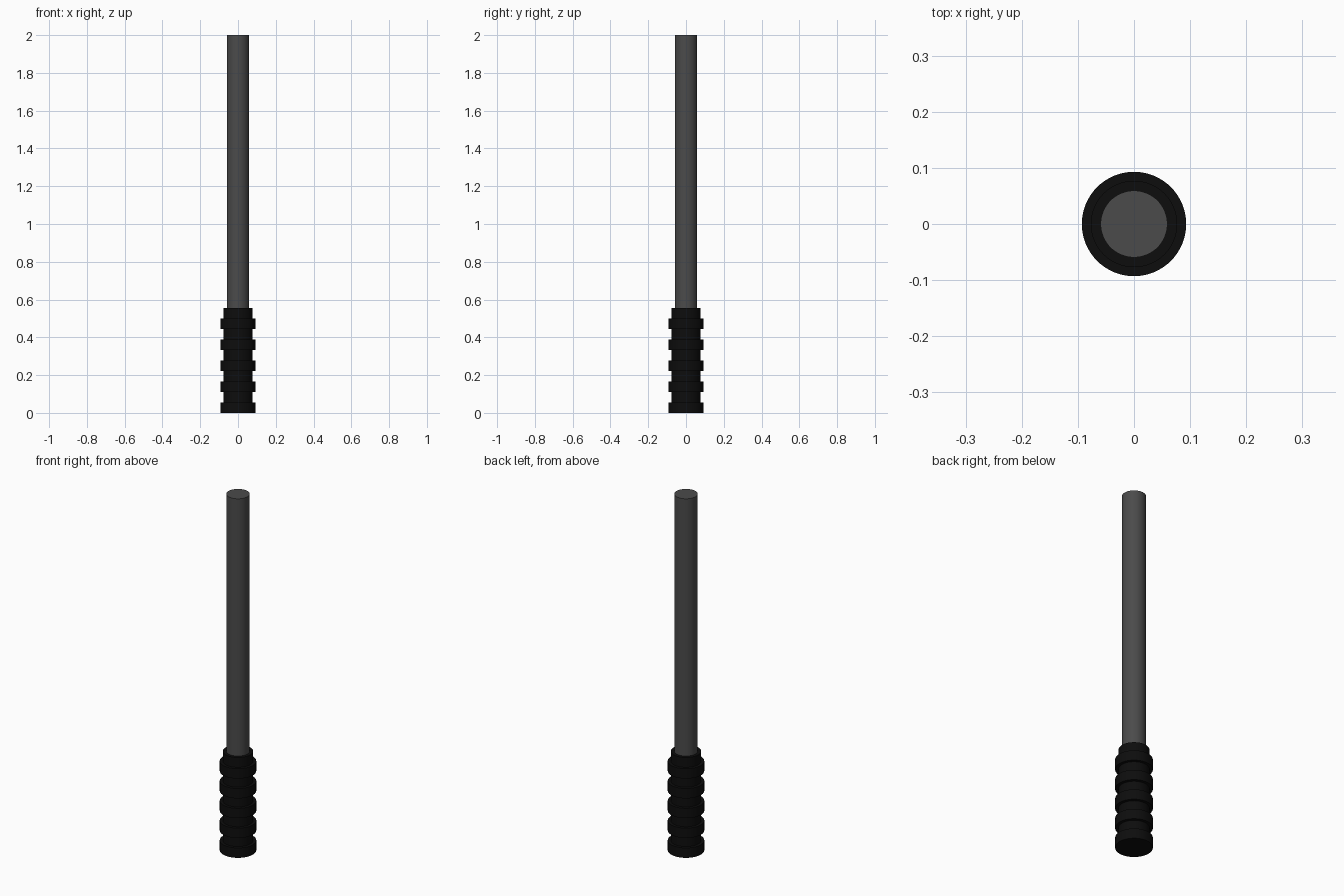
import bpy, bmesh, math

if "Cube" in bpy.data.objects:
    bpy.data.objects.remove(bpy.data.objects["Cube"])

SEGS = 64
STEP = 0.0556          # height of one rib or groove band


def material(name, value):
    m = bpy.data.materials.new(name)
    m.diffuse_color = (value, value, value, 1)
    m.use_nodes = True
    m.node_tree.nodes["Principled BSDF"].inputs["Base Color"].default_value = m.diffuse_color
    return m


def lathe(name, profile, mat):
    """Spin a list of (radius, z) points round the z axis and cap both ends."""
    bm = bmesh.new()
    rings = []
    for r, z in profile:
        rings.append([bm.verts.new((r * math.cos(2 * math.pi * i / SEGS),
                                    r * math.sin(2 * math.pi * i / SEGS), z))
                      for i in range(SEGS)])
    for a, b in zip(rings, rings[1:]):
        for i in range(SEGS):
            j = (i + 1) % SEGS
            bm.faces.new((a[i], a[j], b[j], b[i]))
    bm.faces.new(rings[0][::-1])
    bm.faces.new(rings[-1])
    mesh = bpy.data.meshes.new(name)
    bm.to_mesh(mesh)
    bm.free()
    mesh.materials.append(mat)
    ob = bpy.data.objects.new(name, mesh)
    bpy.context.collection.objects.link(ob)
    bpy.ops.object.select_all(action='DESELECT')
    ob.select_set(True)
    bpy.context.view_layer.objects.active = ob
    bpy.ops.object.shade_smooth_by_angle(angle=math.radians(30))
    return ob


# Shaft
lathe("shaft", [(0.0595, 0.5), (0.0595, 2.0)], material("dark grey", 0.07))

# Ribbed grip: wide ribs alternating with narrow grooves
profile = []
for k in range(10):
    r = 0.093 if k % 2 == 0 else 0.077
    profile += [(r, k * STEP), (r, (k + 1) * STEP)]
lathe("ribbed_grip", profile, material("black rubber", 0.004))
